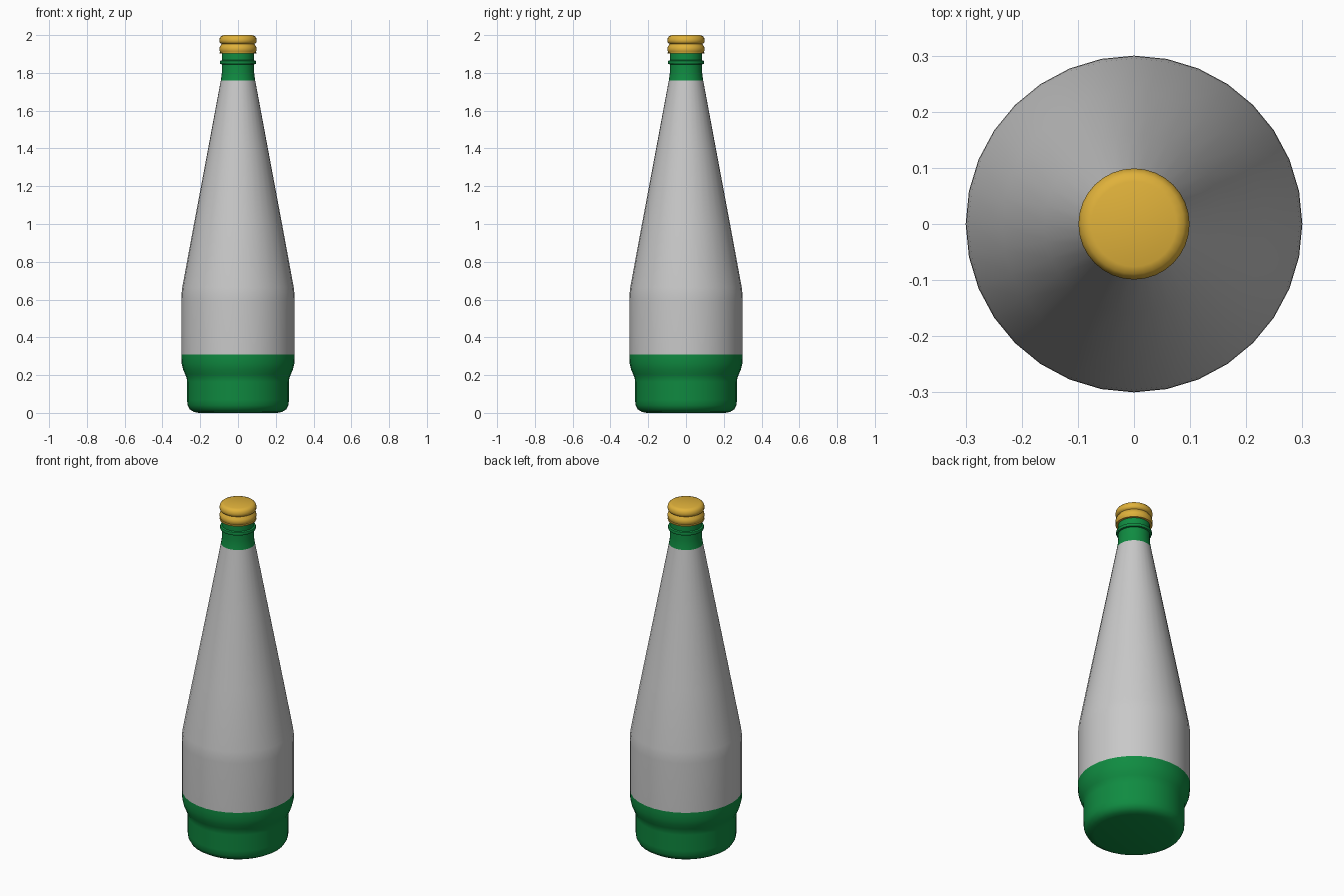
import bpy, bmesh, math

if "Cube" in bpy.data.objects:
    bpy.data.objects.remove(bpy.data.objects["Cube"])

SIDES = 32


def material(name, rgb):
    m = bpy.data.materials.new(name)
    m.diffuse_color = (*rgb, 1)
    m.use_nodes = True
    m.node_tree.nodes["Principled BSDF"].inputs["Base Color"].default_value = m.diffuse_color
    return m


green = material("green glass", (0.005, 0.26, 0.053))
grey = material("light grey label", (0.58, 0.58, 0.58))
gold = material("gold cap", (0.74, 0.44, 0.043))


def lathe(name, profile, mats, rule=lambda z: 0):
    """Revolve (radius, height) points around z, capping both ends."""
    bm = bmesh.new()
    rings = []
    for r, z in profile:
        rings.append([bm.verts.new((r * math.cos(2 * math.pi * i / SIDES),
                                    r * math.sin(2 * math.pi * i / SIDES), z))
                      for i in range(SIDES)])
    for a, b in zip(rings, rings[1:]):
        for i in range(SIDES):
            j = (i + 1) % SIDES
            bm.faces.new((a[i], a[j], b[j], b[i]))
    bm.faces.new(rings[0][::-1])
    bm.faces.new(rings[-1])
    for f in bm.faces:
        f.material_index = rule(f.calc_center_median().z)
    mesh = bpy.data.meshes.new(name)
    bm.to_mesh(mesh)
    bm.free()
    for m in mats:
        mesh.materials.append(m)
    ob = bpy.data.objects.new(name, mesh)
    bpy.context.collection.objects.link(ob)
    bpy.ops.object.select_all(action='DESELECT')
    ob.select_set(True)
    bpy.context.view_layer.objects.active = ob
    bpy.ops.object.shade_smooth_by_angle(angle=math.radians(40))
    return ob


# Bottle: stepped foot, straight body, long tapering shoulder, ringed neck
bottle = [(0.21, 0.0), (0.235, 0.006), (0.255, 0.018), (0.267, 0.04), (0.27, 0.07),
          (0.27, 0.165), (0.272, 0.185), (0.28, 0.205), (0.291, 0.23), (0.298, 0.26),
          (0.30, 0.29), (0.30, 0.31),                      # label starts here
          (0.30, 0.60), (0.299, 0.63), (0.295, 0.665),
          (0.235, 0.99), (0.16, 1.39), (0.091, 1.76),      # label ends here
          (0.087, 1.785), (0.085, 1.81), (0.085, 1.845),
          (0.094, 1.847), (0.097, 1.855), (0.094, 1.864),
          (0.085, 1.867), (0.085, 1.91)]
lathe("bottle", bottle, [green, grey], lambda z: 1 if 0.31 < z < 1.76 else 0)

# Cap: thin lip, lower bulge, groove and rounded top
cap = [(0.086, 1.902), (0.098, 1.902), (0.098, 1.907), (0.094, 1.909),
       (0.098, 1.918), (0.099, 1.928), (0.096, 1.94), (0.089, 1.949),
       (0.087, 1.954), (0.093, 1.957), (0.098, 1.964), (0.099, 1.974),
       (0.096, 1.986), (0.089, 1.995), (0.076, 2.0)]
lathe("cap", cap, [gold])
